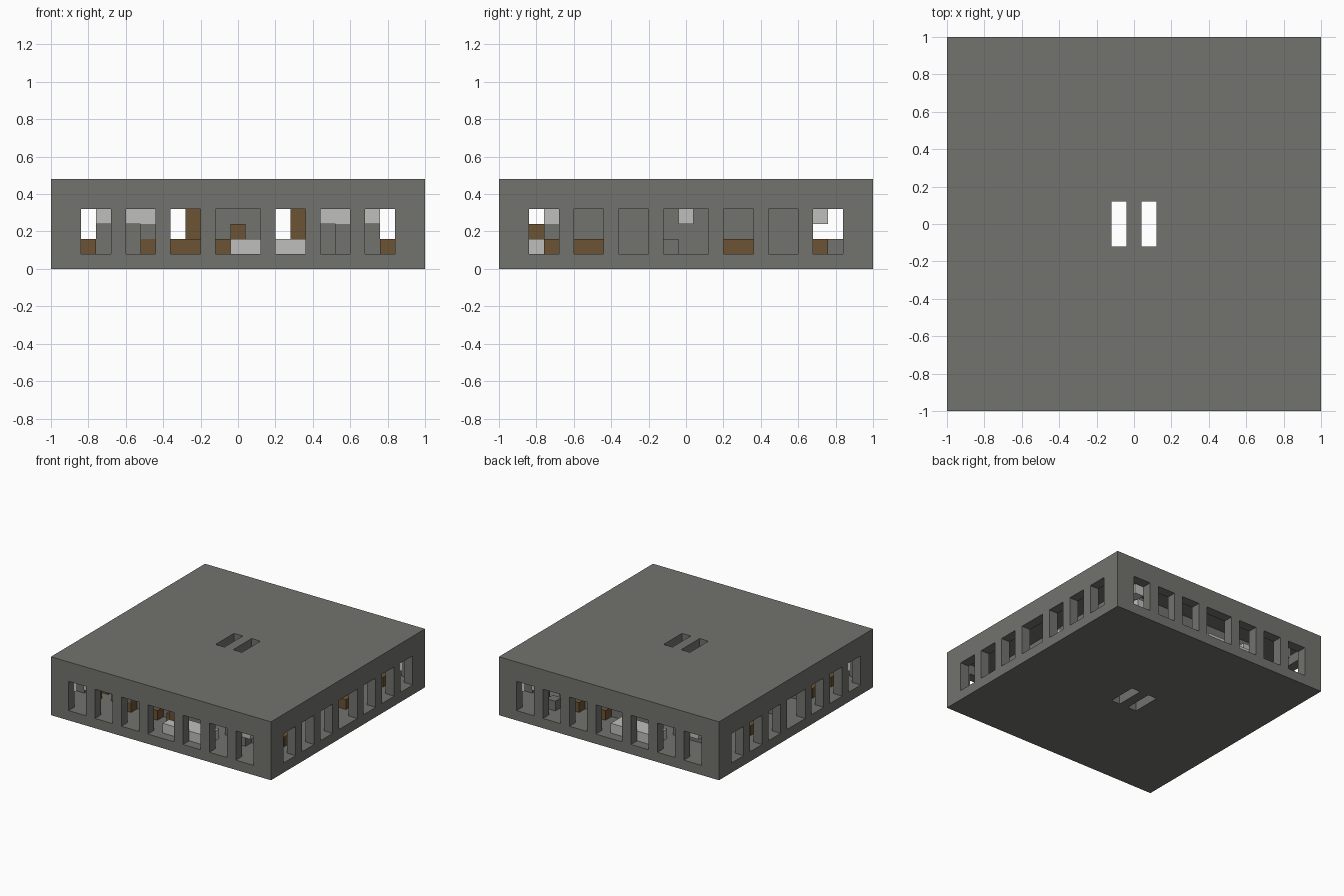
import bpy
import bmesh
from mathutils import Vector

if "Cube" in bpy.data.objects:
    bpy.data.objects.remove(bpy.data.objects["Cube"])

U = 0.08          # one block
N = 25            # blocks along each side


def material(name, r, g, b):
    m = bpy.data.materials.new(name)
    m.use_nodes = True
    m.diffuse_color = (r, g, b, 1)
    m.node_tree.nodes["Principled BSDF"].inputs["Base Color"].default_value = (r, g, b, 1)
    return m


stone = material("stone_grey", 0.17, 0.172, 0.155)
wood = material("wood_brown", 0.147, 0.087, 0.034)
pale = material("pale_grey", 0.52, 0.52, 0.51)


def blocks(name, boxes, mat):
    """One object from boxes given in blocks: (x0, x1, y0, y1, z0, z1)."""
    bm = bmesh.new()
    for x0, x1, y0, y1, z0, z1 in boxes:
        lo = Vector((x0 - N / 2, y0 - N / 2, z0)) * U
        hi = Vector((x1 - N / 2, y1 - N / 2, z1)) * U
        made = bmesh.ops.create_cube(bm, size=1)
        for v in made["verts"]:
            v.co = Vector([(lo[k] + hi[k]) / 2 + v.co[k] * (hi[k] - lo[k]) for k in range(3)])
    mesh = bpy.data.meshes.new(name)
    bm.to_mesh(mesh)
    bm.free()
    mesh.materials.append(mat)
    ob = bpy.data.objects.new(name, mesh)
    bpy.context.collection.objects.link(ob)
    return ob


def carve(target, boxes):
    """Cut disjoint boxes out of the target and drop the cutter."""
    cutter = blocks("cutter", boxes, stone)
    cutter.hide_render = True
    mod = target.modifiers.new("cut", "BOOLEAN")
    mod.operation = "DIFFERENCE"
    mod.solver = "EXACT"
    mod.object = cutter
    bpy.context.view_layer.objects.active = target
    bpy.ops.object.modifier_apply(modifier=mod.name)
    bpy.data.objects.remove(cutter)


# Outer shell: hollow, windows on all sides, two slots through roof and floor
windows = [(2, 4), (5, 7), (8, 10), (11, 14), (15, 17), (18, 20), (21, 23)]
shell = blocks("outer_shell", [(0, N, 0, N, 0, 6)], stone)
carve(shell, [(1, N - 1, 1, N - 1, 1, 5)])
carve(shell, [(a, b, -1, N + 1, 1, 4) for a, b in windows])
carve(shell, [(-1, N + 1, a, b, 1, 4) for a, b in windows])
carve(shell, [(x, x + 1, 11, 14, -1, 7) for x in (11, 13)])

# Inner room with doorways at the front and back
room = blocks("inner_room", [(4, 21, 4, 21, 1, 5)], stone)
carve(room, [(5, 20, 5, 20, 0, 6)])
carve(room, [(a, b, 3, 22, 1, 4) for a, b in ((8, 10), (15, 17))])

# Lamps along the corridor
lamps = [(x, x + 2, y, y + 1, 3, 4) for x in (5, 18) for y in (3, 21)]
lamps += [(x, x + 1, y, y + 1, 3, 4) for x in (3, 21) for y in (1, 12, 23)]
blocks("lamps", lamps, pale)

# Low seats near the front and back windows
blocks("front_seat", [(12, 17, 1, 3, 1, 2)], pale)
blocks("back_seat", [(8, 13, 22, 24, 1, 2)], pale)

# Wooden tables, chest and cabinets
blocks("front_tables", [(6, 7, 3, 4, 1, 2), (8, 10, 3, 4, 1, 2), (11, 12, 3, 4, 1, 2)], wood)
blocks("back_tables", [(15, 17, 21, 22, 1, 2), (18, 19, 21, 22, 1, 2)], wood)
blocks("chest", [(12, 13, 2, 3, 2, 3)], wood)
side_tables = [(x, x + 1, a, b, 1, 2) for x in (2, 22)
               for a, b in ((3, 4), (5, 7), (15, 17), (21, 22))]
blocks("side_tables", side_tables, wood)
blocks("cabinets", [(x, x + 1, 10, 13, 1, 4) for x in (9, 16)], wood)

# Stone blocks and posts in the corridor
posts = [(19, 20, 3, 4, 1, 3), (6, 7, 3, 4, 2, 3), (20, 21, 22, 23, 1, 2)]
for x in (3, 21):
    posts += [(x, x + 1, 7, 8, 1, 3), (x, x + 1, 11, 12, 1, 2)]
blocks("stone_posts", posts, stone)
